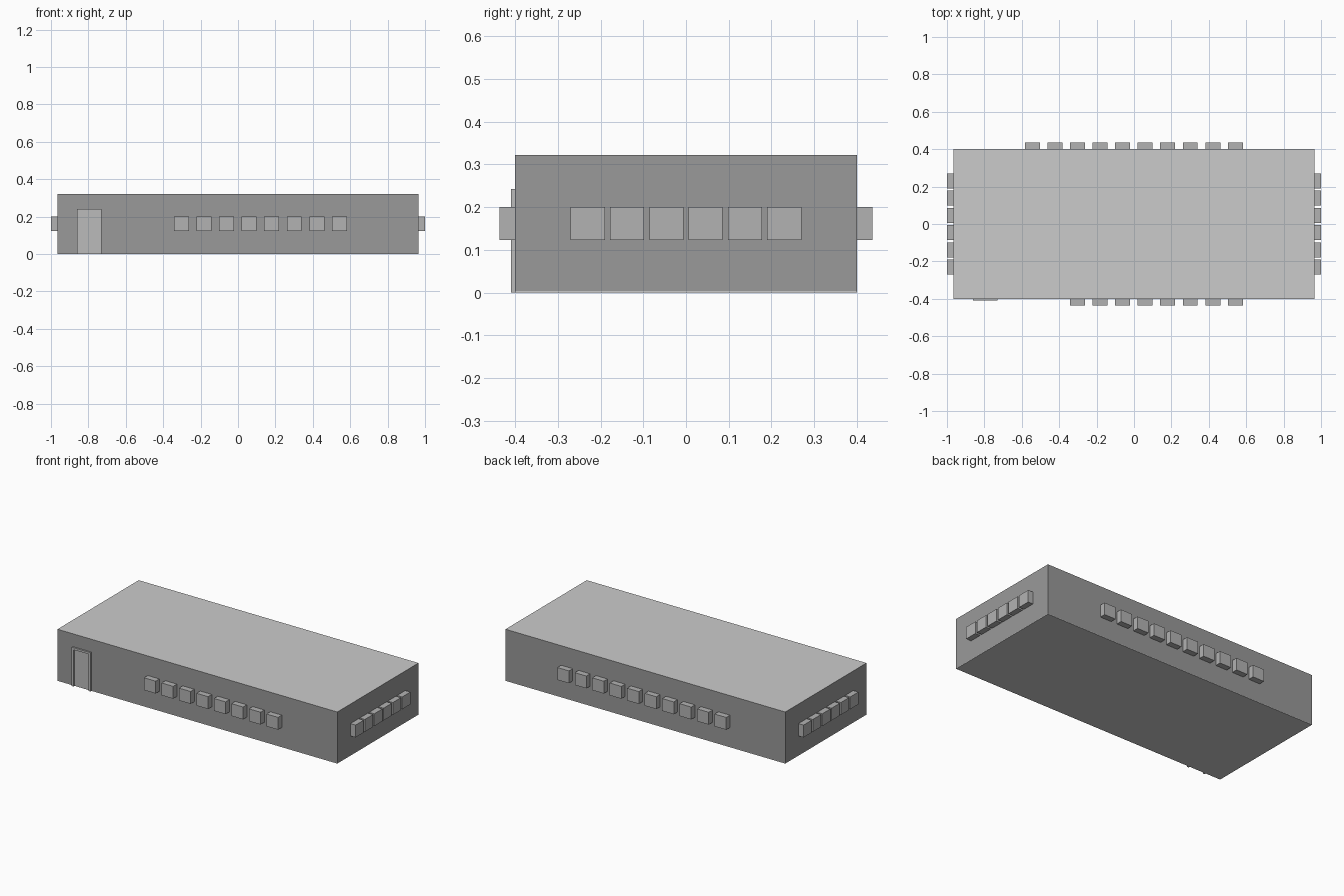
import bpy

if "Cube" in bpy.data.objects:
    bpy.data.objects.remove(bpy.data.objects["Cube"])


def grey(name, value):
    mat = bpy.data.materials.new(name)
    mat.diffuse_color = (value, value, value, 1)
    mat.use_nodes = True
    mat.node_tree.nodes["Principled BSDF"].inputs["Base Color"].default_value = mat.diffuse_color
    return mat


WALL, ROOF = grey("wall_grey", 0.32), grey("roof_grey", 0.66)
WINDOW, DOOR = grey("window_grey", 0.45), grey("door_grey", 0.5)


def box(name, x0, x1, y0, y1, z0, z1, mat=None):
    """Axis-aligned box between two corners, with applied size."""
    bpy.ops.mesh.primitive_cube_add(size=1)
    ob = bpy.context.object
    ob.name = name
    size = (x1 - x0, y1 - y0, z1 - z0)
    for v in ob.data.vertices:
        v.co = [v.co[i] * size[i] for i in range(3)]
    ob.location = ((x0 + x1) / 2, (y0 + y1) / 2, (z0 + z1) / 2)
    if mat:
        ob.data.materials.append(mat)
    return ob


HX, HY, TOP = 0.965, 0.40, 0.322      # half length, half depth, roof height
WZ0, WZ1, WOUT = 0.123, 0.20, 0.037   # window sill, head, projection
WW = 0.08                             # window width

# Floor slab and main block, whose top face is the lighter roof
box("floor_slab", -HX, HX, -HY, HY, 0.0, 0.004)
body = box("building_body", -HX, HX, -HY, HY, 0.004, TOP, WALL)
body.data.materials.append(ROOF)
for face in body.data.polygons:
    if face.normal.z > 0.5:
        face.material_index = 1

# Windows along the long walls: eight in front, ten at the back
STEP = 0.1206
for side, sign, count in (("front", -1, 8), ("back", 1, 10)):
    for i in range(count):
        x = 0.542 - i * STEP
        y0, y1 = sorted((sign * HY, sign * (HY + WOUT)))
        box(f"{side}_window_{i + 1}", x - WW / 2, x + WW / 2, y0, y1, WZ0, WZ1, WINDOW)

# Six windows on each end wall
for side, sign in (("left", -1), ("right", 1)):
    for i in range(6):
        y = (i - 2.5) * 0.092
        x0, x1 = sorted((sign * HX, sign * 1.0))
        box(f"{side}_window_{i + 1}", x0, x1, y - WW / 2, y + WW / 2, WZ0, WZ1, WINDOW)

# Door: thin projecting frame around a recessed panel
DX0, DX1, DTOP, FR = -0.86, -0.731, 0.242, 0.013
DY = -HY - 0.01
box("door_left_jamb", DX0, DX0 + FR, DY, -HY, 0.0, DTOP, DOOR)
box("door_right_jamb", DX1 - FR, DX1, DY, -HY, 0.0, DTOP, DOOR)
box("door_lintel", DX0 + FR, DX1 - FR, DY, -HY, DTOP - FR, DTOP, DOOR)
box("door_panel", DX0 + FR, DX1 - FR, -HY - 0.002, -HY, 0.004, DTOP - FR, DOOR)
